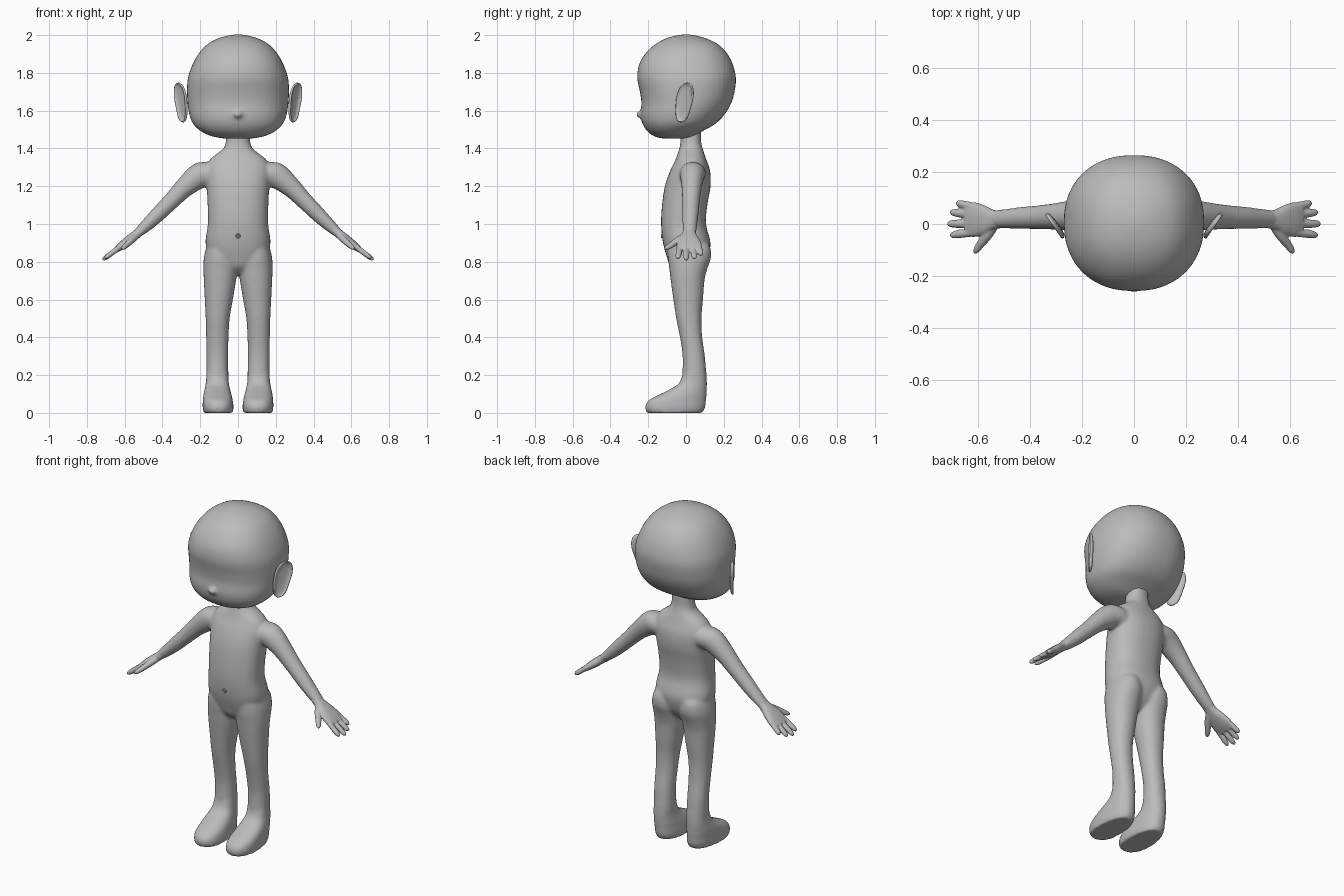
import bpy
import bmesh
import math
from mathutils import Vector

cube = bpy.data.objects.get("Cube")
if cube:
    bpy.data.objects.remove(cube, do_unlink=True)

grey = bpy.data.materials.new("plain grey")
grey.use_nodes = True
grey.diffuse_color = (0.5, 0.5, 0.5, 1)
grey.node_tree.nodes["Principled BSDF"].inputs["Base Color"].default_value = (0.5, 0.5, 0.5, 1)


def catmull(a, b, c, d, t):
    return 0.5 * (2 * b + (c - a) * t + (2 * a - 5 * b + 4 * c - d) * t ** 2
                  + (3 * b - a - 3 * c + d) * t ** 3)


def refine(rings, steps=4):
    """Insert smooth in-between rings."""
    pad = [rings[0]] + list(rings) + [rings[-1]]
    out = []
    for i in range(len(rings) - 1):
        for s in range(steps):
            out.append([catmull(*v, s / steps) for v in zip(*pad[i:i + 4])])
    return out + [list(rings[-1])]


def stack(rows):
    """Turn rows of (z, x0, x1, y0, y1) into rings of centre and half sizes."""
    return [((x0 + x1) / 2, (y0 + y1) / 2, z, (x1 - x0) / 2, (y1 - y0) / 2)
            for z, x0, x1, y0, y1 in rows]


def loft(bm, rings, axis=(0, 0, 1), power=2.0, mirror=False, taper=0.0, sides=32):
    """Skin superellipse rings that all face along one axis."""
    t = Vector(axis).normalized()
    u = Vector((0, 1, 0)).cross(t).normalized()
    v = t.cross(u)
    for side in ((1, -1) if mirror else (1,)):
        loops = []
        for cx, cy, cz, ru, rv in refine(rings):
            loop = []
            for k in range(sides):
                a = math.tau * k / sides
                c, s = math.cos(a), math.sin(a)
                pu = math.copysign(abs(c) ** (2 / power), c) * ru * (1 - taper * s)
                pv = math.copysign(abs(s) ** (2 / power), s) * rv
                p = Vector((cx, cy, cz)) + u * pu + v * pv
                loop.append(bm.verts.new((p.x * side, p.y, p.z)))
            loops.append(loop)
        for lo, hi in zip(loops, loops[1:]):
            for k in range(sides):
                j = (k + 1) % sides
                bm.faces.new((lo[k], lo[j], hi[j], hi[k]))
        bm.faces.new(loops[0])
        bm.faces.new(loops[-1])


def finish(name, bm, voxel=0, smooth=0):
    """Make the object; merge overlapping pieces into one soft skin."""
    bmesh.ops.recalc_face_normals(bm, faces=bm.faces[:])
    for f in bm.faces:
        f.smooth = True
    mesh = bpy.data.meshes.new(name)
    bm.to_mesh(mesh)
    bm.free()
    mesh.materials.append(grey)
    ob = bpy.data.objects.new(name, mesh)
    bpy.context.collection.objects.link(ob)
    if voxel:
        rm = ob.modifiers.new("skin", 'REMESH')
        rm.mode = 'VOXEL'
        rm.voxel_size = voxel
        rm.use_smooth_shade = True
        sm = ob.modifiers.new("soften", 'SMOOTH')
        sm.factor = 0.5
        sm.iterations = smooth
    return ob


# Head with a small nose
bm = bmesh.new()
head_rows = [(1.453, .08, -.13, .0), (1.465, .14, -.17, .04), (1.49, .195, -.205, .085),
             (1.53, .238, -.23, .155), (1.58, .258, -.24, .205), (1.64, .267, -.236, .24),
             (1.7, .27, -.244, .257), (1.77, .266, -.258, .265), (1.84, .243, -.25, .25),
             (1.9, .21, -.217, .22), (1.95, .165, -.165, .172), (1.985, .1, -.1, .1),
             (2.003, .025, -.025, .025)]
loft(bm, stack([(z, -w, w, f, b) for z, w, f, b in head_rows]), power=2.25, sides=48)
loft(bm, [(0, -.2, 1.58, .05, .035), (0, -.235, 1.58, .03, .024), (0, -.257, 1.58, .018, .014),
          (0, -.268, 1.58, .006, .005)], axis=(0, -1, .001), sides=16)
finish("head", bm, 0.01, 8)

# Body: torso and neck, legs and feet, arms
bm = bmesh.new()
torso_rows = [(.735, .03, -.04, .05), (.77, .09, -.08, .085), (.82, .15, -.1, .115),
              (.9, .172, -.122, .13), (1.0, .16, -.132, .106), (1.1, .161, -.127, .113),
              (1.2, .166, -.112, .13), (1.28, .17, -.085, .128), (1.335, .155, -.058, .11),
              (1.37, .115, -.045, .098), (1.4, .077, -.035, .088), (1.44, .064, -.03, .08),
              (1.52, .06, -.03, .08)]
loft(bm, stack([(z, -w, w, f, b) for z, w, f, b in torso_rows]), power=2.3)
loft(bm, stack([(.18, .05, .167, -.02, .11), (.3, .052, .168, -.018, .1),
                (.4, .05, .169, -.032, .086), (.5, .044, .171, -.052, .082),
                (.6, .027, .176, -.067, .09), (.7, .01, .181, -.081, .098),
                (.76, .003, .183, -.088, .112), (.82, 0, .181, -.095, .132),
                (.88, .02, .165, -.09, .128), (.92, .05, .13, -.05, .09)]),
     power=2.15, mirror=True)
loft(bm, stack([(0, .028, .182, -.208, .088), (.03, .024, .187, -.217, .102),
                (.065, .028, .186, -.2, .106), (.095, .034, .183, -.145, .109),
                (.125, .042, .177, -.085, .11), (.16, .049, .17, -.035, .111),
                (.22, .052, .166, -.014, .108)]),
     power=2.3, mirror=True, taper=0.1)
loft(bm, [(.08, .035, 1.28, .06, .06), (.15, .035, 1.268, .08, .07), (.21, .033, 1.25, .069, .064),
          (.28, .03, 1.196, .054, .054), (.35, .027, 1.125, .045, .047),
          (.42, .024, 1.055, .041, .043), (.48, .021, .997, .034, .039),
          (.535, .018, .948, .024, .035), (.56, .018, .928, .018, .034)],
     axis=(.74, 0, -.67), mirror=True)
finish("body", bm, 0.009, 8)

# Hands: palm, four fingers and a thumb
bm = bmesh.new()
along = (.79, 0, -.61)
loft(bm, [(.5, .018, .975, .024, .032), (.54, .016, .944, .024, .038),
          (.575, .015, .917, .024, .056), (.615, .017, .886, .021, .067),
          (.645, .018, .863, .015, .063)], axis=along, power=2.4, mirror=True)
for base_y, tip_y, tip_x in ((.066, .08, .682), (.035, .045, .706), (0, .001, .717), (-.032, -.043, .706)):
    ring = []
    for f, r in ((0, .016), (.4, .016), (.75, .0155), (.92, .012), (1.0, .005)):
        x = .615 + (tip_x - .615) * f
        ring.append((x, base_y + (tip_y - base_y) * f, .886 - .75 * (x - .615), r * .9, r))
    loft(bm, ring, axis=along, mirror=True, sides=12)
loft(bm, [(.54, -.005, .935, .018, .022), (.565, -.045, .912, .018, .02),
          (.592, -.08, .887, .015, .016), (.606, -.1, .875, .012, .013),
          (.614, -.112, .868, .004, .005)], axis=(.55, -.7, -.45), mirror=True, sides=12)
finish("hands", bm, 0.0045, 4)

# Ears: angled plates with a hollow face inside a raised rim
outline = [(-.054, 1.63), (-.044, 1.71), (-.004, 1.757), (.04, 1.745), (.046, 1.68),
           (.026, 1.615), (.01, 1.55), (-.025, 1.53), (-.054, 1.55)]
thick = Vector((.8, -.6, 0)) * 0.024
for side, name in ((1, "left_ear"), (-1, "right_ear")):
    bm = bmesh.new()
    back = [Vector((.256 + (y + .055) * .7, y + .008, z)) for y, z in outline]
    a = [bm.verts.new((p.x * side, p.y, p.z)) for p in back]
    b = [bm.verts.new(((p + thick).x * side, (p + thick).y, p.z)) for p in back]
    n = len(a)
    for k in range(n):
        bm.faces.new((a[k], a[(k + 1) % n], b[(k + 1) % n], b[k]))
    bm.faces.new(a)
    front = bm.faces.new(b)
    bmesh.ops.recalc_face_normals(bm, faces=bm.faces[:])
    bmesh.ops.inset_region(bm, faces=[front], thickness=0.012)
    bmesh.ops.inset_region(bm, faces=[front], thickness=0.006, depth=-0.012)
    ear = finish(name, bm)
    sub = ear.modifiers.new("round", 'SUBSURF')
    sub.levels = sub.render_levels = 2

# Navel: a tiny raised ring
bpy.ops.mesh.primitive_torus_add(major_radius=0.009, minor_radius=0.004, major_segments=16,
                                 minor_segments=8, location=(0, -.128, .937),
                                 rotation=(math.pi / 2, 0, 0))
navel = bpy.context.object
navel.name = "navel"
navel.data.materials.append(grey)
bpy.ops.object.shade_smooth()
